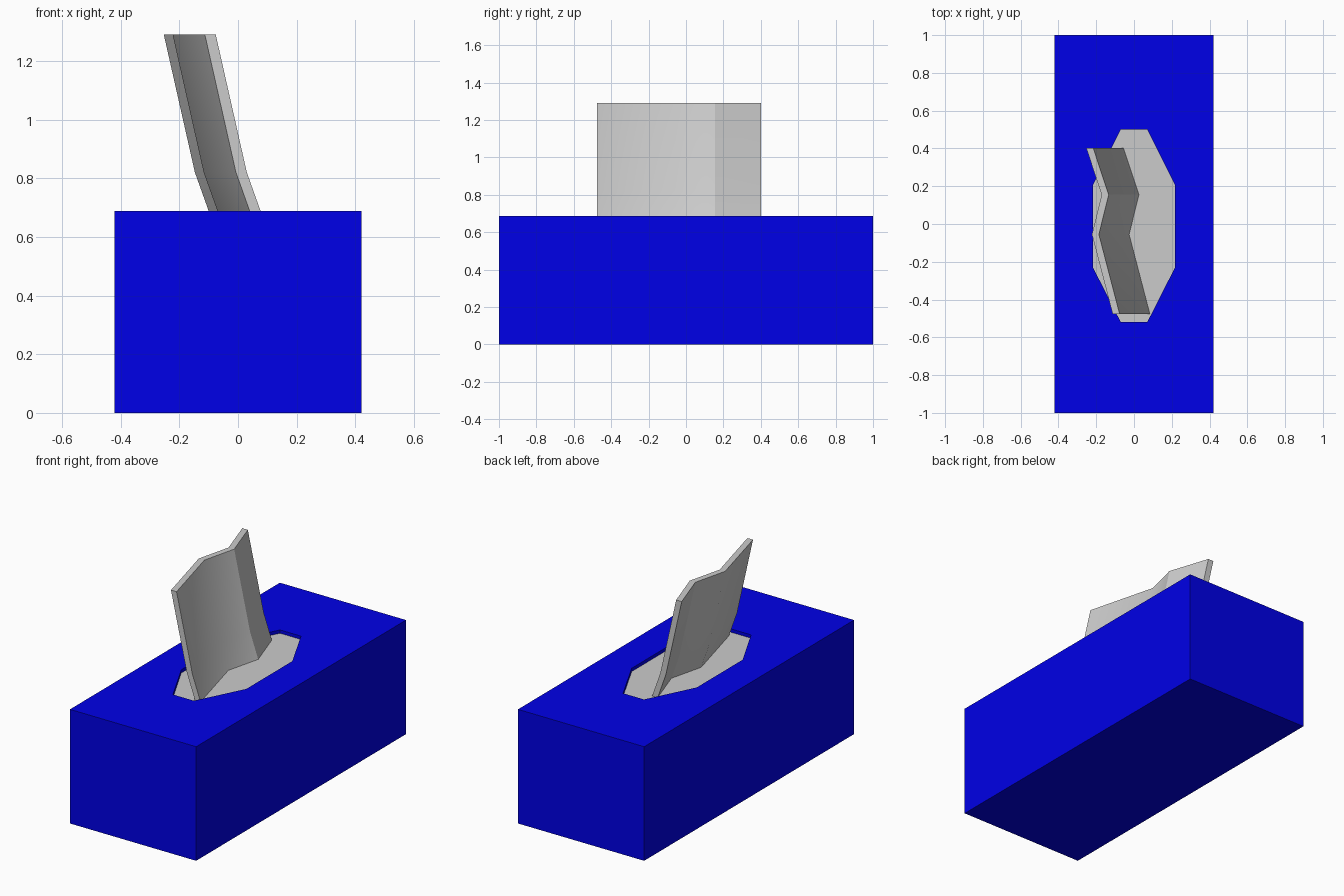
import bpy, bmesh, math

if "Cube" in bpy.data.objects:
    bpy.data.objects.remove(bpy.data.objects["Cube"])


def make_object(name, bm, mat=None):
    bmesh.ops.recalc_face_normals(bm, faces=bm.faces)
    me = bpy.data.meshes.new(name)
    bm.to_mesh(me)
    bm.free()
    ob = bpy.data.objects.new(name, me)
    bpy.context.collection.objects.link(ob)
    if mat:
        me.materials.append(mat)
    return ob


def loft(name, rings, mat=None):
    """Closed solid through a stack of equal-length rings."""
    bm = bmesh.new()
    vs = [[bm.verts.new(p) for p in ring] for ring in rings]
    n = len(vs[0])
    for a, b in zip(vs, vs[1:]):
        for i in range(n):
            j = (i + 1) % n
            bm.faces.new((a[i], a[j], b[j], b[i]))
    bm.faces.new(vs[0][::-1])
    bm.faces.new(vs[-1])
    return make_object(name, bm, mat)


def prism(name, outline, z0, z1, mat=None):
    return loft(name, [[(x, y, z) for x, y in outline] for z in (z0, z1)], mat)


blue = bpy.data.materials.new("blue_card")
blue.diffuse_color = (0.0, 0.0, 0.8, 1)
blue.use_nodes = True
blue.node_tree.nodes["Principled BSDF"].inputs["Base Color"].default_value = blue.diffuse_color

HEIGHT, FLOOR = 0.688, 0.668
half = [(0.07, -0.52), (0.217, -0.23), (0.217, 0.207), (0.07, 0.5)]
octagon = half + [(-x, y) for x, y in reversed(half)]

# Box with a shallow octagonal opening
box = prism("box", [(-0.421, -1), (0.421, -1), (0.421, 1), (-0.421, 1)], 0, HEIGHT, blue)
cutter = prism("opening_cutter", octagon, FLOOR - 0.01, HEIGHT + 0.1)
cutter.hide_render = True
cutter.hide_set(True)
cut = box.modifiers.new("opening", 'BOOLEAN')
cut.operation = 'DIFFERENCE'
cut.object = cutter
cut.solver = 'EXACT'

# Grey floor of the opening
prism("opening_floor", octagon, FLOOR - 0.01, FLOOR)

# Folded tissue: zigzag section swept along a leaning path
fold = [(0.08, -0.477), (-0.03, -0.055), (0.022, 0.155), (-0.06, 0.402)]
section = fold + [(x - 0.037, y) for x, y in reversed(fold)]
path = [(0.006, FLOOR - 0.005), (-0.05, 0.82), (-0.156, 1.29)]
tissue = loft("tissue", [[(x + dx, y, z) for x, y in section] for dx, z in path])
bpy.context.view_layer.objects.active = tissue
tissue.select_set(True)
bpy.ops.object.shade_smooth_by_angle(angle=math.radians(30))
